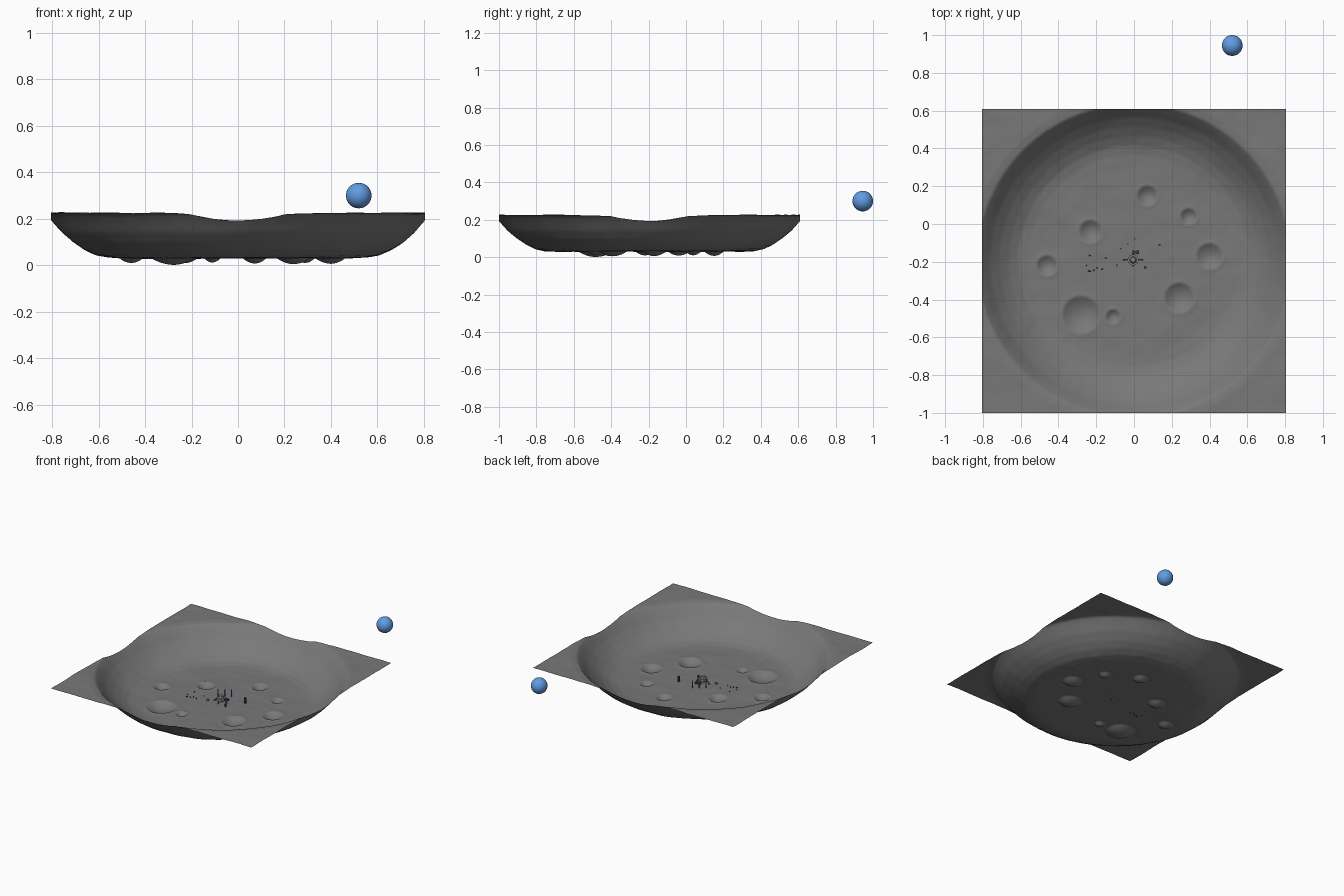
import bpy, bmesh, math, random
from mathutils import Vector, noise

old = bpy.data.objects.get("Cube")
if old:
    bpy.data.objects.remove(old, do_unlink=True)
random.seed(4)


def material(name, rgb):
    m = bpy.data.materials.new(name)
    m.use_nodes = True
    m.diffuse_color = (*rgb, 1)
    m.node_tree.nodes["Principled BSDF"].inputs["Base Color"].default_value = (*rgb, 1)
    return m


ROCK = material("grey dust", (0.19, 0.19, 0.19))
BLUE = material("planet blue", (0.12, 0.33, 0.76))
DARK = material("dark metal", (0.05, 0.05, 0.05))
PALE = material("pale metal", (0.25, 0.25, 0.25))

CENTRE = Vector((0, -0.195))
SIZE = 1.61
# radius and height along the big basin's wall
WALL = [(0, 0.03), (0.5, 0.03), (0.56, 0.033), (0.61, 0.043), (0.66, 0.066),
        (0.71, 0.099), (0.76, 0.142), (0.8, 0.188), (0.83, 0.219), (0.87, 0.225), (2, 0.226)]
# x, y, radius of the small craters
CRATERS = [(-0.28, -0.48, 0.1), (-0.11, -0.49, 0.04), (0.24, -0.39, 0.08), (0.4, -0.17, 0.07),
           (0.29, 0.04, 0.045), (0.07, 0.15, 0.055), (-0.23, -0.04, 0.062), (-0.46, -0.22, 0.055)]


def ground(x, y):
    p = Vector((x, y))
    r = (p - CENTRE).length
    for (r0, z0), (r1, z1) in zip(WALL, WALL[1:]):
        if r0 <= r <= r1:
            z = z0 + (z1 - z0) * (r - r0) / (r1 - r0)
            break
    z += 0.004 * noise.fractal(Vector((x * 5, y * 5, 1)), 1.0, 2.0, 3)
    for cx, cy, cr in CRATERS:
        t = (p - Vector((cx, cy))).length / cr
        depth = 0.012 + 0.16 * cr
        if t < 1:
            z += depth * (t * t - 1) + 0.004 * t * t
        elif t < 1.5:
            z += 0.004 * (1 - (t - 1) / 0.5) ** 2
    return max(z, 0)


def finish(name, bm, mat, smooth=False):
    mesh = bpy.data.meshes.new(name)
    bm.to_mesh(mesh)
    bm.free()
    mesh.materials.append(mat)
    ob = bpy.data.objects.new(name, mesh)
    bpy.context.collection.objects.link(ob)
    if smooth:
        for f in mesh.polygons:
            f.use_smooth = True
    return ob


def box(name, pos, size, mat):
    bm = bmesh.new()
    bmesh.ops.create_cube(bm, size=1)
    for v in bm.verts:
        v.co = Vector(pos) + Vector(a * b for a, b in zip(v.co, size))
    return finish(name, bm, mat)


def rod(name, a, b, radius, mat, sides=6, tip=None):
    a, b = Vector(a), Vector(b)
    bm = bmesh.new()
    bmesh.ops.create_cone(bm, cap_ends=True, segments=sides, radius1=radius,
                          radius2=radius if tip is None else tip, depth=(b - a).length)
    ob = finish(name, bm, mat)
    ob.location = (a + b) / 2
    ob.rotation_euler = (b - a).to_track_quat("Z", "Y").to_euler()
    return ob


# terrain sheet with the basin
bm = bmesh.new()
bmesh.ops.create_grid(bm, x_segments=170, y_segments=170, size=SIZE / 2)
for v in bm.verts:
    v.co.y += CENTRE.y
    v.co.z = ground(v.co.x, v.co.y)
finish("crater_terrain", bm, ROCK, True)

# distant planet
bm = bmesh.new()
bmesh.ops.create_uvsphere(bm, u_segments=32, v_segments=20, radius=0.055)
finish("planet", bm, BLUE, True).location = (0.52, 0.945, 0.3)

# lander with four legs
lx, ly = -0.005, -0.19
base = ground(lx, ly)
rod("lander_body", (lx, ly, base + 0.015), (lx, ly, base + 0.033), 0.03, PALE, 8)
rod("lander_cabin", (lx, ly, base + 0.033), (lx, ly, base + 0.05), 0.02, PALE, 8, 0.012)
rod("lander_engine", (lx, ly, base + 0.006), (lx, ly, base + 0.015), 0.012, DARK, 8, 0.006)
for i in range(4):
    a = i * math.pi / 2
    dx, dy = math.cos(a), math.sin(a) * 0.6
    foot = (lx + dx * 0.05, ly + dy * 0.05, base + 0.002)
    rod("lander_leg", (lx + dx * 0.026, ly + dy * 0.026, base + 0.028), foot, 0.002, DARK)
    rod("lander_foot", (foot[0], foot[1], base), (foot[0], foot[1], base + 0.003), 0.006, DARK, 8)

# small rover behind the lander
rz = ground(0.01, -0.15)
box("rover_deck", (0.01, -0.15, rz + 0.012), (0.034, 0.014, 0.006), DARK)
for sx in (-1, 1):
    for sy in (-1, 1):
        x, y = 0.01 + sx * 0.012, -0.15 + sy * 0.008
        rod("rover_wheel", (x, y - 0.002, rz + 0.006), (x, y + 0.002, rz + 0.006), 0.006, DARK, 10)

# row of blue marker posts
for i in range(3):
    x, y = -0.07 + 0.037 * i, -0.13 + 0.025 * i
    z = ground(x, y)
    box("marker_post", (x, y, z + 0.026), (0.006, 0.006, 0.052), BLUE)

# instrument packages
for x, y, h, mat in ((0.135, -0.11, 0.04, DARK), (0.06, -0.23, 0.02, DARK), (-0.09, -0.22, 0.012, BLUE)):
    z = ground(x, y)
    box("instrument", (x, y, z + h / 2), (0.012, 0.01, h), mat)

# scattered pebbles
for i in range(8):
    x, y = random.uniform(-0.26, -0.14), random.uniform(-0.26, -0.16)
    bm = bmesh.new()
    bmesh.ops.create_icosphere(bm, subdivisions=1, radius=0.004)
    finish("pebble", bm, DARK).location = (x, y, ground(x, y) + 0.001)
